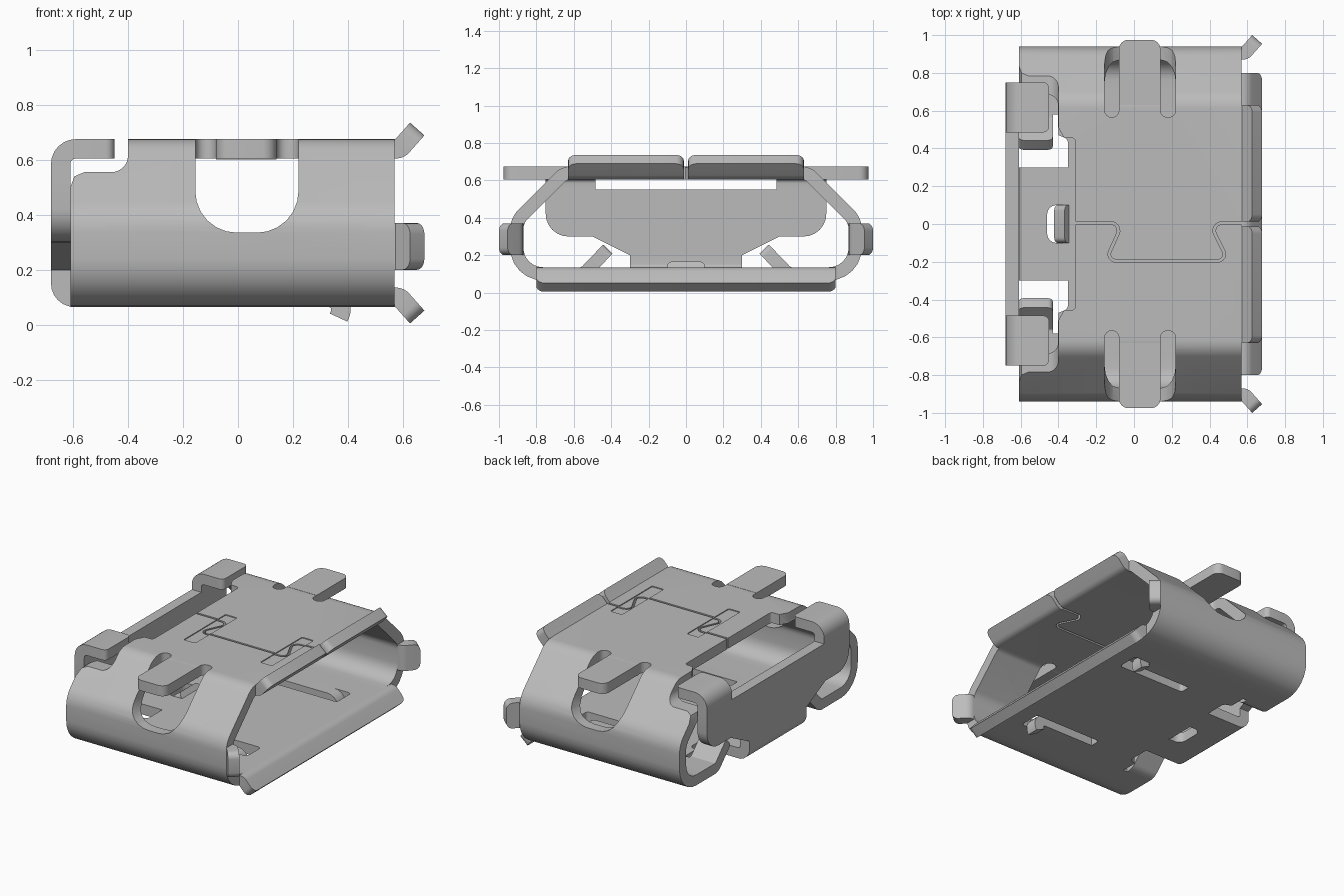
import bpy, bmesh
from mathutils import Vector

if "Cube" in bpy.data.objects:
    bpy.data.objects.remove(bpy.data.objects["Cube"])

T = 0.07            # sheet thickness
FLOOR, ROOF, SIDE = 0.10, 0.64, 0.905   # sheet centre planes
BACK, FRONT = -0.61, 0.57

steel = bpy.data.materials.new("plain_steel")
steel.use_nodes = True
steel.diffuse_color = (0.5, 0.5, 0.5, 1)
steel.node_tree.nodes["Principled BSDF"].inputs["Base Color"].default_value = (0.5, 0.5, 0.5, 1)


def rounded(pts, closed=True, seg=6):
    """Replace each corner given as (a, b, radius) by an arc."""
    out, n = [], len(pts)
    for i, q in enumerate(pts):
        p = Vector(q[:2])
        if len(q) < 3 or (not closed and i in (0, n - 1)):
            out.append(p)
            continue
        u = (Vector(pts[i - 1][:2]) - p).normalized()
        v = (Vector(pts[(i + 1) % n][:2]) - p).normalized()
        half = u.angle(v) / 2
        w = Vector((half, 0)).normalized().x and (1 - ((1 + u.dot(v)) / 2)) ** 0.5
        d = q[2] * ((1 + u.dot(v)) / (1 - u.dot(v))) ** 0.5
        a, b = p + u * d, p + v * d
        for k in range(seg + 1):
            t = k / seg
            ca, cp, cb = (1 - t) ** 2, 2 * t * (1 - t) * w, t * t
            out.append((a * ca + p * cp + b * cb) / (ca + cp + cb))
    return out


def place(p, h, axis):
    return {"x": (h, p[0], p[1]), "y": (p[0], h, p[1]), "z": (p[0], p[1], h)}[axis]


def finish(name, bm):
    bmesh.ops.recalc_face_normals(bm, faces=bm.faces)
    me = bpy.data.meshes.new(name)
    bm.to_mesh(me)
    bm.free()
    me.materials.append(steel)
    ob = bpy.data.objects.new(name, me)
    bpy.context.collection.objects.link(ob)
    return ob


def prism(name, pts, axis, lo, hi):
    bm = bmesh.new()
    pts = rounded(pts)
    a = [bm.verts.new(place(p, lo, axis)) for p in pts]
    b = [bm.verts.new(place(p, hi, axis)) for p in pts]
    bm.faces.new(a)
    bm.faces.new(b)
    for i in range(len(pts)):
        bm.faces.new((a[i - 1], a[i], b[i], b[i - 1]))
    return finish(name, bm)


def sheet(name, path, axis, lo, hi, closed=False, t=T, tip=0):
    """Bent sheet: a centre path thickened and extruded, with optional rounded tip."""
    pts = rounded(path, closed)
    n = len(pts)
    bm = bmesh.new()
    rings = []
    for i, p in enumerate(pts):
        before = p - pts[i - 1] if closed or i else pts[1] - p
        after = pts[(i + 1) % n] - p if closed or i < n - 1 else before
        na, nb = (Vector((-d.y, d.x)).normalized() for d in (before, after))
        m = (na + nb).normalized()
        m *= t / 2 / m.dot(na)
        rings.append([bm.verts.new(place(q, h, axis))
                      for q, h in ((p + m, lo), (p - m, lo), (p - m, hi), (p + m, hi))])
    for i in range(0 if closed else 1, n):
        r, s = rings[i - 1], rings[i]
        for k in range(4):
            bm.faces.new((r[k - 1], r[k], s[k], s[k - 1]))
    if not closed:
        bm.faces.new(rings[0])
        bm.faces.new(rings[-1])
    if tip:
        e = rings[-1]
        edges = [bm.edges.get((e[0], e[1])), bm.edges.get((e[2], e[3]))]
        bmesh.ops.bevel(bm, geom=edges, offset=tip, segments=5, profile=0.5, affect='EDGES')
    return finish(name, bm)


def box(x0, x1, y0, y1, r=None):
    tail = (r,) if r else ()
    return [(x, y) + tail for x, y in ((x0, y0), (x1, y0), (x1, y1), (x0, y1))]


def flip(pts, s):
    return [(p[0], p[1] * s) + tuple(p[2:]) for p in pts]


def cut(target, cutter):
    cutter.hide_render = True
    mod = target.modifiers.new("cut", 'BOOLEAN')
    mod.operation, mod.solver, mod.object = 'DIFFERENCE', 'EXACT', cutter
    bpy.context.view_layer.objects.active = target
    bpy.ops.object.modifier_apply(modifier=mod.name)
    bpy.data.objects.remove(cutter)


# Main wrapped shell
half = [(0.80, FLOOR), (SIDE, FLOOR, 0.14), (SIDE, 0.385, 0.12), (0.65, ROOF, 0.09)]
half[0] = (0.70, FLOOR)
section = half + [(-p[0],) + tuple(p[1:]) for p in reversed(half)]
shell = sheet("shell", section, "x", BACK, FRONT, closed=True)

# Open rear of the roof
cut(shell, prism("rear_cut", [(-0.8, 0.8), (-0.40, 0.8), (-0.40, 0.555, 0.06), (-0.56, 0.555),
                              (-0.595, 0.54), (BACK, 0.50), (-0.8, 0.50)], "y", -1.2, 1.2))
edge = [(-0.40, 0.51), (-0.37, 0.455), (-0.31, 0.455, 0.02)]
cut(shell, prism("roof_notch", [(-0.5, 0.51)] + edge + flip(edge[::-1], -1) + [(-0.5, -0.51)],
                 "z", 0.5, 0.8))

for s in (1, -1):
    # Side window with two slots freeing the tab
    cut(shell, prism("window", [(-0.155, 0.9), (-0.155, 0.335, 0.15), (0.22, 0.335, 0.15),
                                (0.22, 0.9)], "y", s * 0.63, s * 1.2))
    for x0, x1 in ((-0.155, -0.08), (0.14, 0.22)):
        cut(shell, prism("slot", flip(box(x0, x1, 0.565, 0.75, 0.036), s), "z", 0.5, 0.8))
    # Floor notch beside the rear wall, and spring slot
    cut(shell, prism("floor_notch", flip([(-0.8, 0.30), (-0.35, 0.30), (-0.35, 0.45, 0.03),
                     (-0.40, 0.47), (-0.40, 0.58), (-0.8, 0.58)], s), "z", -0.1, 0.3))
    cut(shell, prism("spring_slot", flip(box(-0.05, 0.45, 0.40, 0.55, 0.02), s), "z", -0.1, 0.3))

cut(shell, prism("latch_hole", [(-0.46, -0.1, 0.05), (-0.33, -0.1), (-0.33, 0.1),
                                (-0.46, 0.1, 0.05)], "z", -0.1, 0.3))

# Shallow pressed marks and the interlocking roof seam
for x in (-0.155, 0.41):
    cut(shell, prism("mark", box(x, x + 0.085, -0.35, 0.09, 0.01), "z", 0.669, 0.8))
seam = [(-0.36, 0.005), (-0.06, 0.005, 0.04), (-0.15, -0.195, 0.035), (0.50, -0.195, 0.035),
        (0.40, 0.005, 0.04), (0.62, 0.005)]
cut(shell, sheet("seam", seam, "z", 0.55, 0.75, t=0.014))


# Flared lips around the mouth
def lip(base, s):
    return [(FRONT, base), (FRONT + 0.018, base, 0.03), (0.652, base + s * 0.072)]


sheet("bottom_lip", lip(FLOOR, -1), "y", -0.80, 0.80, tip=0.04)

for s, side in ((1, "left"), (-1, "right")):
    sheet("top_lip_" + side, lip(ROOF, 1), "y", s * 0.012, s * 0.63, tip=0.04)
    sheet("side_lip_" + side, flip(lip(SIDE, 1), s), "z", 0.20, 0.37, tip=0.04)
    # Flat solder tab
    prism("tab_" + side, flip([(-0.08, 0.63), (0.14, 0.63), (0.14, 0.975, 0.05),
                               (-0.08, 0.975, 0.05)], s), "z", ROOF - T / 2, ROOF + T / 2)
    # Rear floor flap bent upward
    flap = [(0.58, FLOOR), (0.545, FLOOR, 0.05), (0.418, 0.232)]
    sheet("floor_flap_" + side, [(y * s,) + tuple(r) for y, *r in flap], "x", BACK, -0.43, tip=0.025)
    # Folded ear on top of the rear wall
    sheet("ear_" + side, [(-0.645, 0.55), (-0.645, ROOF, 0.055), (-0.45, ROOF)],
          "y", s * 0.485, s * 0.75, tip=0.03)
    # Spring finger with a hooked tip
    sheet("spring_" + side, [(-0.05, FLOOR), (0.40, FLOOR, 0.045), (0.366, 0.026)],
          "y", s * 0.47, s * 0.55)

# Rear wall and the bend that joins it to the floor
wall = [(0.48, 0.55), (0.75, 0.55), (0.75, 0.30, 0.12), (0.50, 0.30), (0.30, 0.20)]
prism("rear_wall", wall + [(-p[0],) + tuple(p[1:]) for p in reversed(wall)],
      "x", -0.68, BACK)
sheet("rear_bend", [(-0.645, 0.20), (-0.645, FLOOR, 0.05), (BACK + 0.02, FLOOR)], "y", -0.30, 0.30)

# Small raised latch in the floor
sheet("latch", [(-0.33, FLOOR), (-0.36, FLOOR, 0.02), (-0.395, 0.145)], "y", -0.10, 0.10, tip=0.03)

# Smooth bends, sharp sheet edges
for ob in bpy.context.scene.objects:
    if ob.type == 'MESH':
        bpy.ops.object.select_all(action='DESELECT')
        ob.select_set(True)
        bpy.context.view_layer.objects.active = ob
        bpy.ops.object.shade_smooth_by_angle(angle=0.55)
